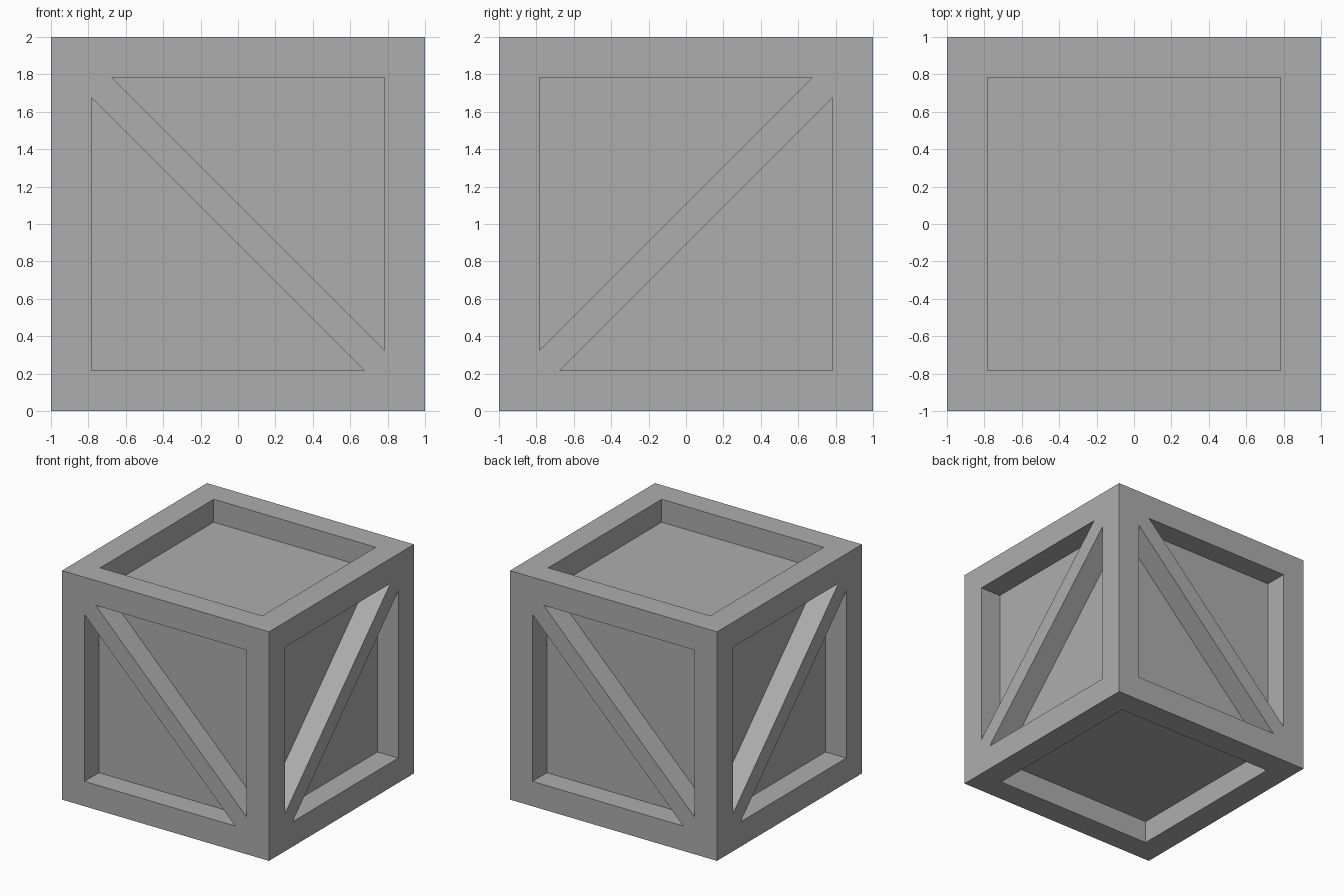
import bpy
import bmesh
from math import radians
from mathutils import Matrix, Vector

if "Cube" in bpy.data.objects:
    bpy.data.objects.remove(bpy.data.objects["Cube"], do_unlink=True)

H = 1.0          # half the crate size
A = 0.783        # half the panel opening
C = 0.675        # where the brace edges meet the frame
DEPTH = 0.2      # how far the panels sit back

grey = bpy.data.materials.new("plain_grey")
grey.use_nodes = True
colour = (0.42, 0.42, 0.42, 1)
grey.diffuse_color = colour
grey.node_tree.nodes["Principled BSDF"].inputs["Base Color"].default_value = colour

bm = bmesh.new()


def add_face(points, turn):
    """Points are across, up and inward on a side of the crate."""
    bm.faces.new([bm.verts.new(turn @ Vector((x, d - H, z))) for x, z, d in points])


def add_flat(outline, turn, depth=0):
    add_face([(x, z, depth) for x, z in outline], turn)


def add_pocket(outline, turn):
    """Recessed panel with straight walls around it."""
    add_flat(outline, turn, DEPTH)
    for p, q in zip(outline, outline[1:] + outline[:1]):
        add_face([(*p, 0), (*q, 0), (*q, DEPTH), (*p, DEPTH)], turn)


def add_open_side(turn):
    """Square frame around one panel."""
    corners = [(-1, -1), (1, -1), (1, 1), (-1, 1)]
    outer = [(x * H, z * H) for x, z in corners]
    inner = [(x * A, z * A) for x, z in corners]
    add_pocket(inner, turn)
    for i in range(4):
        j = (i + 1) % 4
        add_flat([outer[i], outer[j], inner[j], inner[i]], turn)


def add_braced_side(turn):
    """Frame with a diagonal brace between two triangular panels."""
    add_flat([(-H, H), (-C, A), (A, -C), (H, -H), (C, -A), (-A, C)], turn)
    for s in (1, -1):
        def half(points):
            return [(s * x, s * z) for x, z in points]
        add_pocket(half([(-C, A), (A, A), (A, -C)]), turn)
        add_flat(half([(-H, H), (H, H), (A, A), (-C, A)]), turn)
        add_flat(half([(H, H), (H, -H), (A, -C), (A, A)]), turn)


# Four upright sides, the brace mirrored on neighbouring sides
for i in range(4):
    mirror = Matrix.Diagonal((-1 if i % 2 else 1, 1, 1, 1))
    add_braced_side(Matrix.Rotation(radians(90 * i), 4, "Z") @ mirror)

# Lid and base
for angle in (90, -90):
    add_open_side(Matrix.Rotation(radians(angle), 4, "X"))

# Join the sides into one closed body standing on the ground
bmesh.ops.remove_doubles(bm, verts=bm.verts, dist=0.001)
bmesh.ops.recalc_face_normals(bm, faces=bm.faces)
bmesh.ops.translate(bm, verts=bm.verts, vec=(0, 0, H))
mesh = bpy.data.meshes.new("crate_body")
bm.to_mesh(mesh)
bm.free()
mesh.materials.append(grey)
crate = bpy.data.objects.new("crate_body", mesh)
bpy.context.collection.objects.link(crate)
